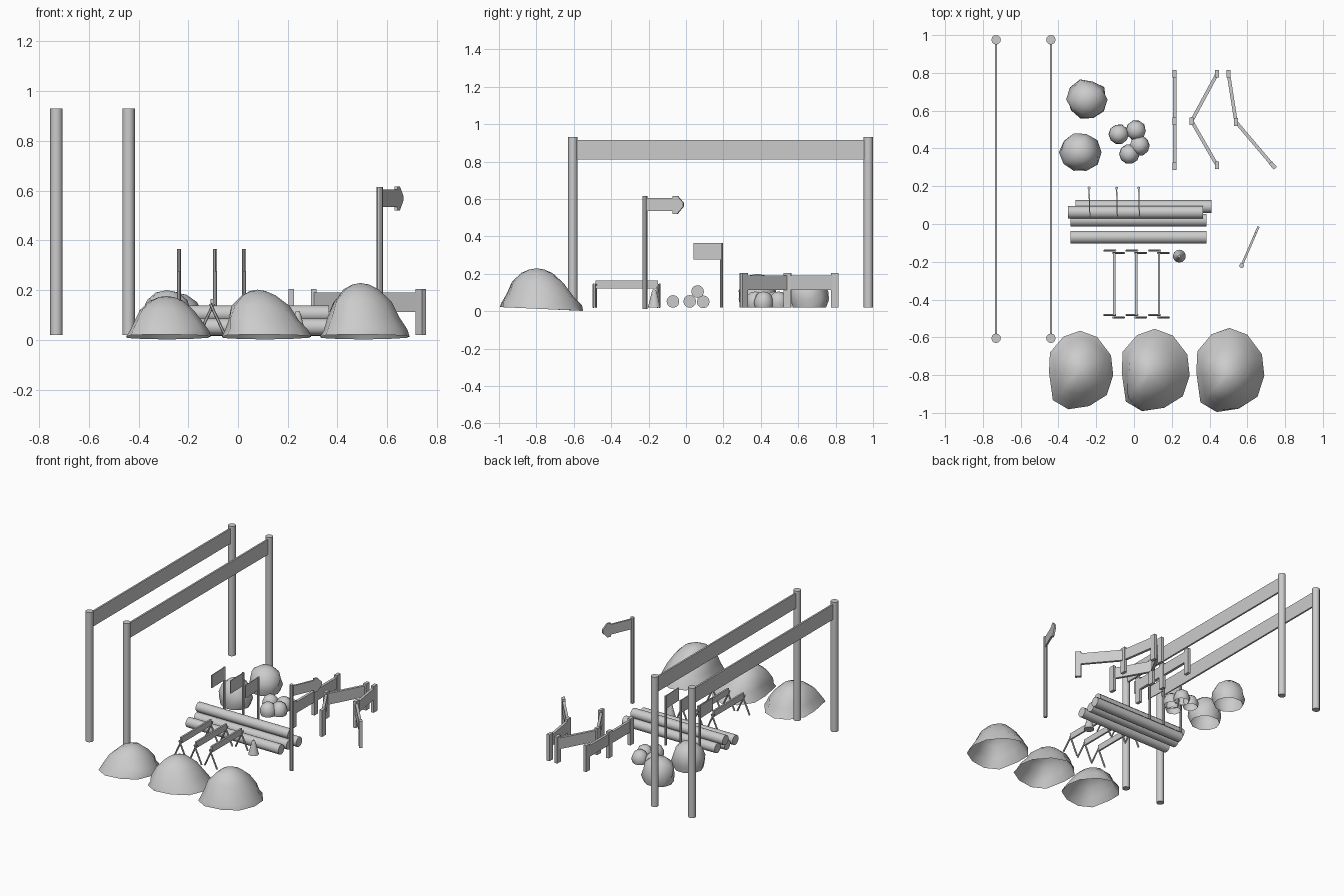
import bpy, bmesh, math, random
from mathutils import Vector

random.seed(4)
if "Cube" in bpy.data.objects:
    bpy.data.objects.remove(bpy.data.objects["Cube"], do_unlink=True)

GROUND = 0.02


def make(name, bm, smooth=None):
    bmesh.ops.recalc_face_normals(bm, faces=bm.faces)
    mesh = bpy.data.meshes.new(name)
    bm.to_mesh(mesh)
    bm.free()
    obj = bpy.data.objects.new(name, mesh)
    bpy.context.collection.objects.link(obj)
    if smooth:
        bpy.ops.object.select_all(action="DESELECT")
        obj.select_set(True)
        bpy.context.view_layer.objects.active = obj
        bpy.ops.object.shade_smooth_by_angle(angle=math.radians(smooth))
    return obj


def prism(name, start, end, profile, thick):
    """Extrude a (distance, height) outline standing on the line start-end."""
    a, b = Vector(start), Vector(end)
    along = (b - a).normalized()
    side = Vector((-along.y, along.x)) * thick / 2
    bm = bmesh.new()
    rings = []
    for s in (-1, 1):
        ring = []
        for d, z in profile:
            p = a + along * d + side * s
            ring.append(bm.verts.new((p.x, p.y, z)))
        rings.append(ring)
        bm.faces.new(ring)
    n = len(profile)
    for i in range(n):
        j = (i + 1) % n
        bm.faces.new((rings[0][i], rings[0][j], rings[1][j], rings[1][i]))
    return make(name, bm)


def plank(name, start, end, low, high, thick):
    length = (Vector(end) - Vector(start)).length
    return prism(name, start, end,
                 [(0, low), (length, low), (length, high), (0, high)], thick)


def rod(name, start, end, radius, sides=10, tip=None):
    a, b = Vector(start), Vector(end)
    bm = bmesh.new()
    bmesh.ops.create_cone(bm, cap_ends=True, segments=sides, radius1=radius,
                          radius2=radius if tip is None else tip, depth=(b - a).length)
    turn = (b - a).to_track_quat("Z", "Y").to_matrix()
    bmesh.ops.rotate(bm, matrix=turn, verts=bm.verts)
    bmesh.ops.translate(bm, vec=(a + b) / 2, verts=bm.verts)
    return make(name, bm, 40)


def heap(name, centre, half, height, outline, profile, peak=(0, 0), rough=0.0, base=0.012, tilt=0.0):
    """Hollow shell of rings shrinking from an outline up to a peak."""
    bm = bmesh.new()
    rings = []

    def place(x, y, z):
        return bm.verts.new((centre[0] + x * half[0], centre[1] + y * half[1], z))

    for k, (r, h) in enumerate(profile):
        ring = []
        for ox, oy in outline:
            rr = r * (1 + (random.uniform(-rough, rough) if k else 0))
            z = base + h * height - tilt * oy * (1 - h)
            ring.append(place(peak[0] * h + ox * rr, peak[1] * h + oy * rr, z))
        rings.append(ring)
    top = place(peak[0], peak[1], base + height)
    n = len(outline)
    for i in range(n):
        j = (i + 1) % n
        for lower, upper in zip(rings, rings[1:]):
            bm.faces.new((lower[i], lower[j], upper[j], upper[i]))
        bm.faces.new((rings[-1][i], rings[-1][j], top))
    return make(name, bm, 50)


# Tall banner frames
for tag, x in (("right", -0.73), ("left", -0.44)):
    for end, y in (("front", -0.605), ("back", 0.975)):
        rod(f"banner_post_{tag}_{end}", (x, y, GROUND), (x, y, 0.93), 0.025, 12)
    plank(f"banner_{tag}", (x, -0.59), (x, 0.96), 0.81, 0.915, 0.012)

# Earth mounds
MOUND = [(-1, -0.05), (-0.97, 0.45), (-0.55, 0.85), (-0.03, 1), (0.5, 0.84), (0.93, 0.38),
         (1, -0.12), (0.8, -0.62), (0.25, -0.9), (-0.4, -0.98), (-0.88, -0.75)]
SLOPE = [(1, 0), (0.94, 0.13), (0.82, 0.34), (0.63, 0.65), (0.38, 0.88), (0.18, 0.97)]
for i, (x, half, height, peak) in enumerate((
        (-0.28, (0.17, 0.21), 0.165, (-0.05, 0)),
        (0.115, (0.18, 0.22), 0.19, (-0.2, -0.05)),
        (0.51, (0.18, 0.225), 0.217, (-0.1, -0.1)))):
    heap(f"earth_mound_{i + 1}", (x, -0.775), half, height, MOUND, SLOPE,
         peak, 0.05, tilt=0.01)

# Boulders and small stones
ROUND = [(math.cos(a * math.tau / 10), math.sin(a * math.tau / 10)) for a in range(10)]
DOME = [(0.9, 0), (1, 0.25), (0.96, 0.5), (0.78, 0.78), (0.42, 0.95)]
for i, (x, y, height) in enumerate(((-0.25, 0.66, 0.17), (-0.285, 0.38, 0.18))):
    heap(f"boulder_{i + 1}", (x, y), (0.108, 0.104), height, ROUND, DOME,
         rough=0.07, base=GROUND)
for i, (x, y) in enumerate(((-0.08, 0.475), (0.01, 0.495), (0.03, 0.415), (-0.025, 0.37))):
    heap(f"small_stone_{i + 1}", (x, y), (0.053, 0.053), 0.085, ROUND, DOME,
         rough=0.04, base=GROUND)

# Stacked logs
for i, (x0, x1, y, z) in enumerate((
        (-0.335, 0.385, -0.07, 0.052), (-0.335, 0.385, 0.02, 0.052),
        (-0.31, 0.41, 0.092, 0.05), (-0.35, 0.365, 0.062, 0.105))):
    rod(f"log_{i + 1}", (x0, y, z), (x1, y, z), 0.034, 12)

# Flags
for i, x in enumerate((-0.238, -0.092, 0.025)):
    rod(f"flag_post_{i + 1}", (x, 0.19, GROUND), (x, 0.19, 0.365), 0.008, 8)
    plank(f"flag_{i + 1}", (x, 0.185), (x + 0.004, 0.04), 0.275, 0.365, 0.006)

# Arrow sign
rod("arrow_post", (0.57, -0.22, 0.012), (0.57, -0.22, 0.615), 0.013, 8)
prism("arrow_board", (0.57, -0.22), (0.66, -0.012),
      [(0, 0.535), (0.165, 0.535), (0.165, 0.52), (0.19, 0.52), (0.225, 0.56),
       (0.225, 0.58), (0.19, 0.617), (0.165, 0.617), (0.165, 0.605), (0, 0.605)], 0.012)

# Low hurdles on crossed legs
for i, x in enumerate((-0.105, 0.012, 0.132)):
    plank(f"hurdle_bar_{i + 1}", (x, -0.485), (x, -0.15), 0.122, 0.165, 0.012)
    for end, y in (("front", -0.488), ("back", -0.147)):
        for tag, s in (("right", -1), ("left", 1)):
            rod(f"hurdle_leg_{i + 1}_{end}_{tag}", (x + s * 0.052, y - s * 0.006, GROUND),
                (x - s * 0.006, y - s * 0.006, 0.145), 0.006, 6)

# Marker cone
rod("marker_cone", (0.24, -0.17, GROUND), (0.24, -0.17, 0.1), 0.034, 14, 0.014)
rod("marker_cone_tip", (0.24, -0.17, 0.1), (0.24, -0.17, 0.117), 0.014, 14, 0.007)

# Bent fences
FENCES = (((0.215, 0.305), (0.215, 0.545), (0.215, 0.795)),
          ((0.44, 0.31), (0.305, 0.545), (0.44, 0.795)),
          ((0.735, 0.31), (0.54, 0.54), (0.5, 0.795)))
for f, points in enumerate(FENCES):
    for p, point in enumerate(points):
        centre = Vector(point)
        bend = f == 2 and p == 0
        reach = Vector((-0.013, 0.015)) if bend else Vector((0, 0.02))
        plank(f"fence_{f + 1}_post_{p + 1}", centre - reach, centre + reach,
              GROUND, 0.205, 0.022)
    for p, (a, b) in enumerate(zip(points, points[1:])):
        plank(f"fence_{f + 1}_rail_{p + 1}", a, b, 0.112, 0.19, 0.018)
